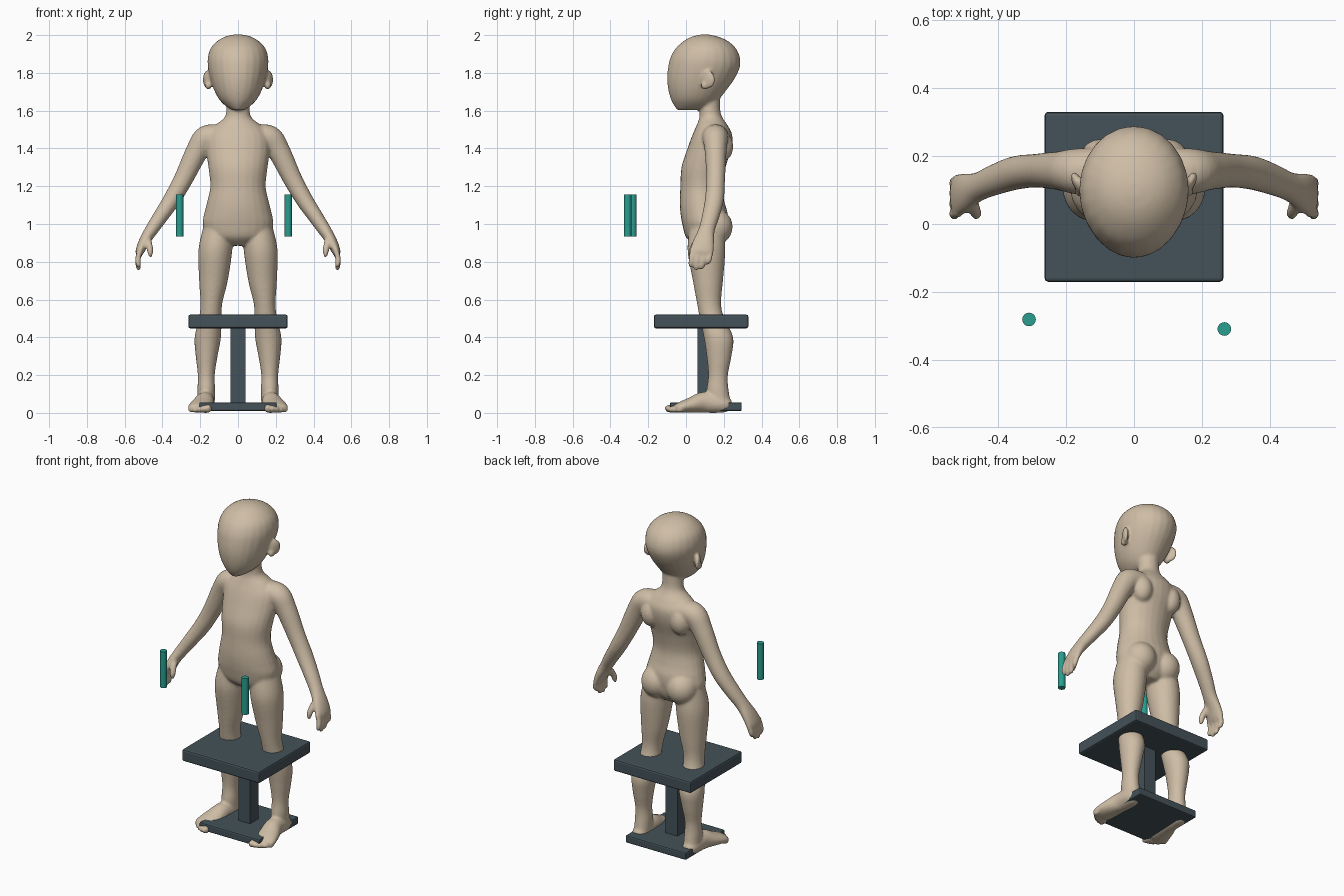
import bpy, bmesh, math
from mathutils import Vector, Matrix

cube = bpy.data.objects.get("Cube")
if cube:
    bpy.data.objects.remove(cube, do_unlink=True)


def material(name, rgb):
    m = bpy.data.materials.new(name)
    m.use_nodes = True
    m.diffuse_color = (*rgb, 1)
    m.node_tree.nodes["Principled BSDF"].inputs["Base Color"].default_value = (*rgb, 1)
    return m


skin = material("warm beige", (0.62, 0.51, 0.38))
slate = material("dark slate", (0.058, 0.085, 0.10))
teal = material("teal", (0.023, 0.337, 0.275))


def make_object(name, bm, mat):
    bmesh.ops.recalc_face_normals(bm, faces=bm.faces)
    me = bpy.data.meshes.new(name)
    bm.to_mesh(me)
    bm.free()
    me.materials.append(mat)
    ob = bpy.data.objects.new(name, me)
    bpy.context.collection.objects.link(ob)
    return ob


def smooth_rows(rows, steps=5):
    """Catmull-Rom interpolation through rows of numbers."""
    rows = [Vector(r) for r in rows]
    out = []
    for i in range(len(rows) - 1):
        a, b, c, d = rows[max(i - 1, 0)], rows[i], rows[i + 1], rows[min(i + 2, len(rows) - 1)]
        for k in range(steps):
            t = k / steps
            out.append(b + 0.5 * t * ((c - a) + t * ((2 * a - 5 * b + 4 * c - d) + t * (3 * (b - c) + d - a))))
    return out + [rows[-1]]


def loft(bm, rows, side=1, ref=None, sides=24):
    """Rows are x, y, z, radius along ref, other radius. Without ref, rings lie flat."""
    rows = smooth_rows(rows)
    pts = [Vector(r[:3]) for r in rows]
    rings = []
    for i, (p, r) in enumerate(zip(pts, rows)):
        u, v = Vector((1, 0, 0)), Vector((0, 1, 0))
        if ref:
            n = (pts[min(i + 1, len(pts) - 1)] - pts[max(i - 1, 0)]).normalized()
            u = Vector(ref)
            u = (u - n * u.dot(n)).normalized()
            v = n.cross(u)
        ring = []
        for k in range(sides):
            a = 2 * math.pi * k / sides
            q = p + u * r[3] * math.cos(a) + v * r[4] * math.sin(a)
            ring.append(bm.verts.new((q.x * side, q.y, q.z)))
        rings.append(ring)
    for a, b in zip(rings, rings[1:]):
        for k in range(sides):
            j = (k + 1) % sides
            bm.faces.new((a[k], a[j], b[j], b[k]))
    bm.faces.new(rings[0])
    bm.faces.new(rings[-1])


def profile(rows):
    """Turn height, half width, front, back into loft rows."""
    return [(0, (f + b) / 2, z, w, (b - f) / 2) for z, w, f, b in rows]


def ball(bm, centre, radii, turn=0.0):
    mat = Matrix.Translation(centre) @ Matrix.Rotation(turn, 4, 'Z') @ Matrix.Diagonal((*radii, 1))
    bmesh.ops.create_uvsphere(bm, u_segments=24, v_segments=16, radius=1, matrix=mat)


body = bmesh.new()

# Torso and neck
loft(body, profile([
    (.885, .07, .05, .17), (.93, .16, .0, .205), (1.0, .187, -.02, .22), (1.06, .178, -.03, .22),
    (1.12, .163, -.033, .203), (1.2, .147, -.03, .192), (1.3, .157, -.024, .21), (1.4, .17, .008, .24),
    (1.47, .165, .033, .245), (1.52, .125, .055, .222), (1.56, .075, .07, .195), (1.6, .062, .072, .182),
    (1.68, .062, .07, .18)]))

# Head
loft(body, profile([
    (1.603, .03, -.045, .06), (1.625, .066, -.062, .14), (1.66, .1, -.08, .175), (1.71, .127, -.094, .215),
    (1.77, .147, -.1, .258), (1.83, .159, -.095, .285), (1.88, .16, -.083, .286), (1.93, .145, -.055, .264),
    (1.97, .108, -.01, .22), (1.993, .065, .035, .165), (2.003, .02, .08, .12)]))

for s in (1, -1):
    # Ears, buttocks and shoulder blades
    ball(body, (s * .163, .118, 1.765), (.016, .04, .048), -s * .5)
    ball(body, (s * .157, .1, 1.735), (.018, .022, .025))
    ball(body, (s * .085, .155, .985), (.09, .092, .095))
    ball(body, (s * .1, .19, 1.41), (.06, .06, .08))

    # Legs
    loft(body, [
        (.105, .11, .98, .08, .09), (.12, .108, .86, .09, .1), (.13, .116, .7, .076, .08),
        (.141, .122, .58, .058, .064), (.147, .138, .5, .06, .065), (.16, .172, .4, .07, .078),
        (.166, .175, .3, .058, .066), (.168, .17, .2, .045, .052), (.168, .168, .12, .047, .058),
        (.168, .18, .04, .045, .06)], s)

    # Feet and toes
    loft(body, [
        (.168, .238, .036, .028, .026), (.17, .2, .045, .046, .045), (.175, .1, .056, .051, .056),
        (.19, .03, .042, .061, .042), (.202, -.025, .03, .064, .03), (.206, -.055, .024, .054, .02)],
        s, (1, 0, 0))
    for i in range(5):
        r = .023 - .0025 * i
        tip = -.08 + .003 * i * i
        ball(body, (s * (.158 + .0235 * i), tip, r), (r * .85, r * 1.5, r))

    # Arms running into the palms
    loft(body, [
        (.08, .155, 1.47, .07, .055), (.165, .155, 1.455, .068, .068), (.217, .157, 1.385, .058, .06),
        (.288, .157, 1.24, .05, .051), (.35, .15, 1.13, .05, .046), (.41, .13, 1.04, .046, .04),
        (.457, .11, .97, .043, .035), (.495, .095, .91, .056, .029), (.518, .085, .86, .063, .024),
        (.523, .083, .838, .055, .018)], s, (0, 1, 0))

    # Fingers
    for i, tip_z in enumerate((.772, .756, .76, .785)):
        y = .034 + .033 * i
        tip_y = .026 + .029 * i
        loft(body, [(.515, y, .87, .015, .015), (.53, (y + tip_y) / 2, .815, .0155, .0155),
                    (.526, tip_y, tip_z + .012, .014, .014), (.523, tip_y, tip_z, .008, .008)],
             s, (0, 1, 0), 12)

    # Thumbs
    loft(body, [(.485, .085, .935, .022, .022), (.468, .04, .88, .019, .018),
                (.464, .028, .842, .015, .015), (.465, .027, .825, .008, .008)], s, (0, 1, 0), 12)

figure = make_object("child_figure", body, skin)
remesh = figure.modifiers.new("Blend", 'REMESH')
remesh.mode = 'VOXEL'
remesh.voxel_size = .0075
remesh.use_smooth_shade = True
soften = figure.modifiers.new("Soften", 'SMOOTH')
soften.factor = .5
soften.iterations = 8


# Stool
def box(name, centre, size, bevel):
    bm = bmesh.new()
    bmesh.ops.create_cube(bm, size=1, matrix=Matrix.Translation(centre) @ Matrix.Diagonal((*size, 1)))
    if bevel:
        bmesh.ops.bevel(bm, geom=bm.edges[:], offset=bevel, segments=2, profile=.5, affect='EDGES')
    return make_object(name, bm, slate)


box("stool_seat", (0, .08, .484), (.526, .5, .072), .01)
box("stool_post", (0, .1, .25), (.08, .08, .42), 0)
box("stool_base", (0, .105, .033), (.41, .38, .046), .008)

# Floating hand grips
for name, x, y in (("left_grip", .266, -.309), ("right_grip", -.309, -.281)):
    bm = bmesh.new()
    bmesh.ops.create_cone(bm, cap_ends=True, segments=24, radius1=.02, radius2=.02, depth=.222,
                          matrix=Matrix.Translation((x, y, 1.046)))
    grip = make_object(name, bm, teal)
    bpy.ops.object.select_all(action='DESELECT')
    grip.select_set(True)
    bpy.context.view_layer.objects.active = grip
    bpy.ops.object.shade_smooth_by_angle(angle=math.radians(40))
